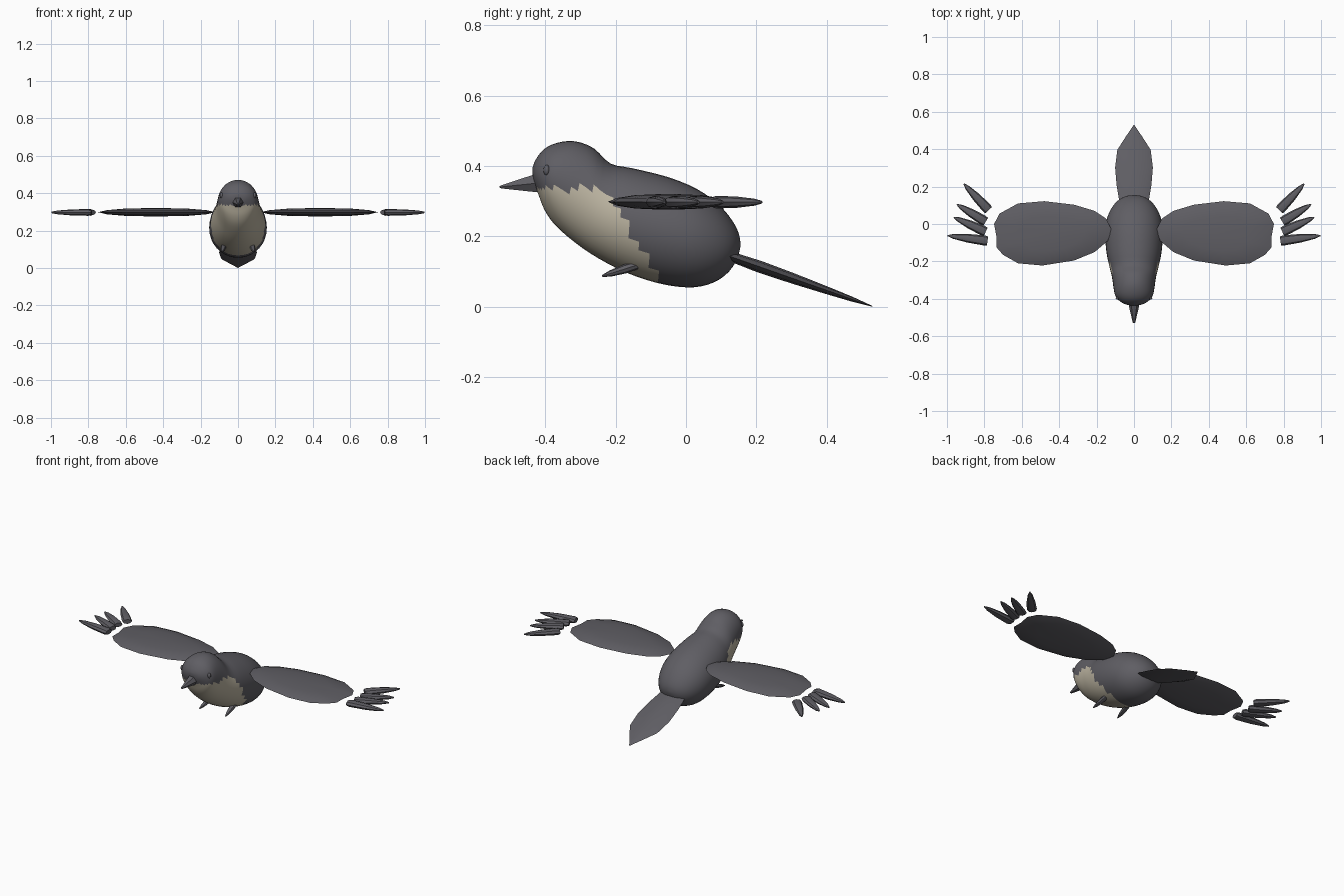
import bpy, bmesh, math
from mathutils import Vector

if "Cube" in bpy.data.objects:
    bpy.data.objects.remove(bpy.data.objects["Cube"])


def material(name, rgb):
    m = bpy.data.materials.new(name)
    m.diffuse_color = (*rgb, 1)
    m.use_nodes = True
    m.node_tree.nodes["Principled BSDF"].inputs["Base Color"].default_value = m.diffuse_color
    return m


GREY = material("slate grey", (0.115, 0.112, 0.127))
CREAM = material("cream", (0.50, 0.455, 0.355))


def finish(name, bm, angle=40, mats=(GREY,)):
    bmesh.ops.recalc_face_normals(bm, faces=bm.faces)
    mesh = bpy.data.meshes.new(name)
    bm.to_mesh(mesh)
    bm.free()
    for m in mats:
        mesh.materials.append(m)
    ob = bpy.data.objects.new(name, mesh)
    bpy.context.collection.objects.link(ob)
    bpy.ops.object.select_all(action='DESELECT')
    ob.select_set(True)
    bpy.context.view_layer.objects.active = ob
    bpy.ops.object.shade_smooth_by_angle(angle=math.radians(angle))
    return ob


def loft(rings):
    """Skin a list of equally long point rings and cap both ends."""
    bm = bmesh.new()
    vs = [[bm.verts.new(p) for p in r] for r in rings]
    n = len(vs[0])
    for a, b in zip(vs, vs[1:]):
        for i in range(n):
            j = (i + 1) % n
            bm.faces.new((a[i], a[j], b[j], b[i]))
    bm.faces.new(vs[0])
    bm.faces.new(vs[-1])
    return bm


def spindle(name, base, tip, profile, side, sides=8, angle=40):
    """Tapered blade from base to tip; profile holds (t, half width, half thickness)."""
    base, tip, side = Vector(base), Vector(tip), Vector(side)
    d = (tip - base).normalized()
    side = (side - d * side.dot(d)).normalized()
    up = side.cross(d)
    rings = []
    for t, w, h in profile:
        c = base.lerp(tip, t)
        rings.append([c + side * w * math.cos(k * math.tau / sides)
                      + up * h * math.sin(k * math.tau / sides) for k in range(sides)])
    return finish(name, loft(rings), angle)


# Head and body: sections given as top y, top z, bottom y, bottom z, half width
SECTIONS = [
    (-.436, .395, -.436, .380, .010), (-.427, .418, -.432, .352, .045),
    (-.403, .448, -.418, .315, .078), (-.365, .466, -.402, .275, .100),
    (-.315, .470, -.372, .232, .109), (-.262, .450, -.315, .182, .117),
    (-.215, .407, -.250, .138, .130), (-.150, .393, -.170, .097, .146),
    (-.050, .368, -.080, .067, .154), (.030, .335, .000, .055, .148),
    (.090, .293, .060, .062, .126), (.130, .247, .110, .088, .092),
    (.150, .208, .142, .128, .050), (.155, .178, .154, .166, .010)]


def catmull(a, b, c, d, t):
    return [0.5 * (2 * q + (r - p) * t + (2 * p - 5 * q + 4 * r - s) * t * t
                   + (3 * q - p - 3 * r + s) * t ** 3) for p, q, r, s in zip(a, b, c, d)]


padded = [SECTIONS[0]] + SECTIONS + [SECTIONS[-1]]
smooth = [catmull(*padded[i:i + 4], k / 3) for i in range(len(SECTIONS) - 1) for k in range(3)]
smooth.append(SECTIONS[-1])
rings = []
for ty, tz, by, bz, w in smooth:
    ring = []
    for k in range(36):
        a = k * math.tau / 36
        f = (1 + math.cos(a)) / 2
        ring.append((w * math.sin(a), by + (ty - by) * f, bz + (tz - bz) * f))
    rings.append(ring)
body = finish("body", loft(rings), 60, (GREY, CREAM))
# Cream throat and breast
for p in body.data.polygons:
    y, z = p.center.y, p.center.z
    if z < 0.335 and y < -0.088 - 0.6 * max(0, z - 0.1):
        p.material_index = 1

# Beak
spindle("beak", (0, -.415, .352), (0, -.53, .34),
        [(0, .031, .032), (.3, .025, .024), (.96, .007, .005), (1, .002, .002)],
        (1, 0, 0), 6, 25)

# Tail
spindle("tail", (0, .10, .152), (0, .53, .001),
        [(0, .070, .010), (.07, .080, .014), (.25, .093, .017), (.47, .101, .015),
         (.69, .089, .011), (.86, .042, .007), (1, .001, .001)], (1, 0, 0), 8, 30)

WING = [(.12, -.03), (.15, .03), (.21, .07), (.32, .103), (.48, .122), (.62, .11),
        (.72, .055), (.748, 0), (.735, -.07), (.735, -.125), (.70, -.165), (.62, -.21),
        (.49, -.222), (.32, -.195), (.21, -.15), (.14, -.09)]
FEATHERS = [((.783, -.09), (.997, -.062)), ((.793, -.042), (.963, .036)),
            ((.793, .012), (.947, .105)), ((.777, .074), (.91, .215))]

for s, label in ((1, "left"), (-1, "right")):
    # Lens shaped wing
    levels = [(.15, -.022), (.55, -.019), (.85, -.011), (1, 0),
              (.85, .011), (.55, .019), (.15, .022)]
    rings = [[(s * (.44 + (x - .44) * f), -.05 + (y + .05) * f, .298 + h)
              for x, y in WING] for f, h in levels]
    finish(label + "_wing", loft(rings), 50)

    # Wing tip feathers
    for i, (b, t) in enumerate(FEATHERS):
        spindle(f"{label}_feather_{i + 1}", (s * b[0], b[1], .297), (s * t[0], t[1], .297),
                [(0, .024, .013), (.08, .027, .018), (.5, .023, .016),
                 (.85, .013, .010), (1, .003, .004)], (0, 1, 0), 8, 35)

    # Foot
    spindle(label + "_foot", (s * .075, -.14, .118), (s * .085, -.238, .087),
            [(0, .014, .012), (.35, .015, .013), (.75, .010, .009), (1, .003, .003)],
            (1, 0, 0), 8)

    # Eye
    bm = bmesh.new()
    bmesh.ops.create_uvsphere(bm, u_segments=12, v_segments=8, radius=1)
    for v in bm.verts:
        v.co = Vector((s * .088 + v.co.x * .010, -.396 + v.co.y * .009, .388 + v.co.z * .015))
    finish(label + "_eye", bm)
